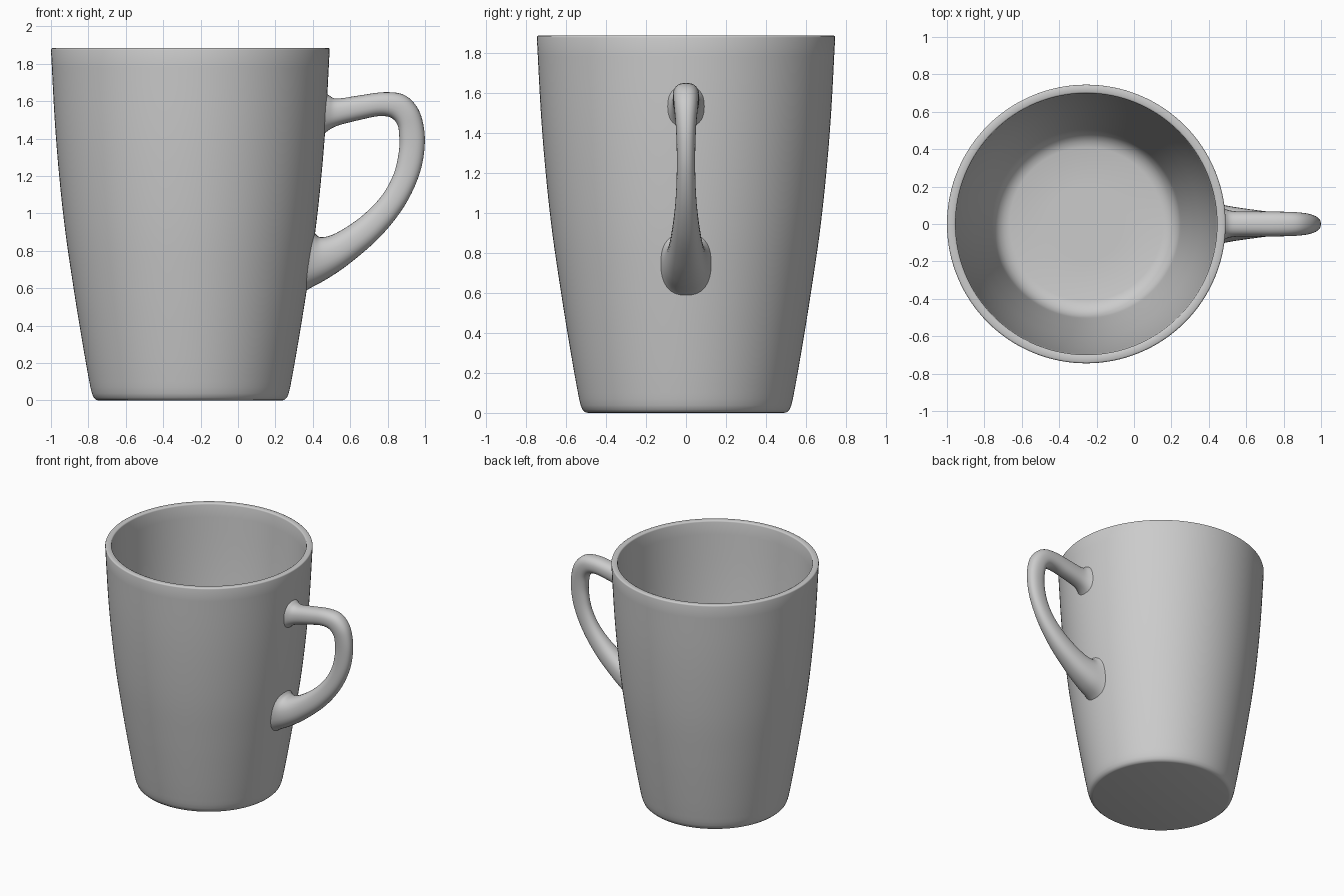
import bpy, bmesh, math
from mathutils import Vector

if "Cube" in bpy.data.objects:
    bpy.data.objects.remove(bpy.data.objects["Cube"])

CX = -0.255  # axis of the cup


def spline(points, steps):
    """Catmull-Rom interpolation through tuples of any length."""
    pts = [Vector(p) for p in points]
    pts = [pts[0] * 2 - pts[1]] + pts + [pts[-1] * 2 - pts[-2]]
    out = []
    for a, b, c, d in zip(pts, pts[1:], pts[2:], pts[3:]):
        for i in range(steps):
            t = i / steps
            out.append(0.5 * (2 * b + (c - a) * t + (2 * a - 5 * b + 4 * c - d) * t * t
                              + (3 * b - a - 3 * c + d) * t ** 3))
    return out + [pts[-2]]


def loft(name, rings, angle):
    """Skin closed rings in order and cap both ends."""
    bm = bmesh.new()
    rows = [[bm.verts.new(p) for p in ring] for ring in rings]
    n = len(rows[0])
    for a, b in zip(rows, rows[1:]):
        for i in range(n):
            j = (i + 1) % n
            bm.faces.new((a[i], a[j], b[j], b[i]))
    bm.faces.new(rows[0][::-1])
    bm.faces.new(rows[-1])
    bmesh.ops.recalc_face_normals(bm, faces=bm.faces)
    mesh = bpy.data.meshes.new(name)
    bm.to_mesh(mesh)
    bm.free()
    ob = bpy.data.objects.new(name, mesh)
    bpy.context.collection.objects.link(ob)
    bpy.ops.object.select_all(action='DESELECT')
    ob.select_set(True)
    bpy.context.view_layer.objects.active = ob
    bpy.ops.object.shade_smooth_by_angle(angle=math.radians(angle))
    return ob


# Cup: outer wall, rounded rim, inner wall and rounded floor (radius, z)
outer = [(0.534, 0.07), (0.558, 0.2), (0.592, 0.4), (0.624, 0.6), (0.668, 0.9),
         (0.701, 1.2), (0.725, 1.5), (0.745, 1.875)]
inner = [(0.699, 1.875), (0.679, 1.5), (0.655, 1.2), (0.621, 0.9), (0.577, 0.6),
         (0.544, 0.4), (0.509, 0.2), (0.499, 0.15)]
foot = [(0.49, 0), (0.503, 0.003), (0.517, 0.016), (0.526, 0.038)]
rim = [(0.743, 1.882), (0.737, 1.885), (0.707, 1.885), (0.701, 1.882)]
floor = [(0.488, 0.12), (0.468, 0.092), (0.44, 0.073), (0.41, 0.065), (0.2, 0.065), (0.01, 0.065)]
profile = foot + [tuple(p) for p in spline(outer, 4)] + rim \
    + [tuple(p) for p in spline(inner, 4)] + floor
SEG = 128
loft("cup", [[(CX + r * math.cos(2 * math.pi * i / SEG), r * math.sin(2 * math.pi * i / SEG), z)
              for i in range(SEG)] for r, z in profile], 50)

# Handle: stations of outer edge (x, z), inner edge (x, z), half width
stations = [
    (0.452, 1.655, 0.438, 1.39, 0.105),
    (0.485, 1.632, 0.472, 1.435, 0.085),
    (0.53, 1.614, 0.535, 1.470, 0.069),
    (0.65, 1.631, 0.66, 1.502, 0.066),
    (0.78, 1.648, 0.75, 1.520, 0.066),
    (0.885, 1.635, 0.815, 1.513, 0.064),
    (0.955, 1.572, 0.852, 1.475, 0.059),
    (0.99, 1.48, 0.862, 1.415, 0.052),
    (0.998, 1.36, 0.860, 1.33, 0.047),
    (0.97, 1.21, 0.832, 1.21, 0.046),
    (0.89, 1.04, 0.765, 1.09, 0.052),
    (0.76, 0.875, 0.655, 0.98, 0.067),
    (0.60, 0.735, 0.525, 0.895, 0.087),
    (0.48, 0.652, 0.445, 0.873, 0.105),
    (0.385, 0.60, 0.412, 0.895, 0.120),
    (0.345, 0.57, 0.39, 0.94, 0.130),
]
rings = []
for xo, zo, xi, zi, w in spline(stations, 5):
    o, i_ = Vector((xo, 0, zo)), Vector((xi, 0, zi))
    mid, half = (o + i_) / 2, (o - i_) / 2
    ring = []
    for k in range(32):
        c, s = math.cos(math.tau * k / 32), math.sin(math.tau * k / 32)
        # slightly squared oval section
        c = math.copysign(abs(c) ** 0.85, c)
        s = math.copysign(abs(s) ** 0.85, s)
        ring.append(mid + half * c + Vector((0, w * s, 0)))
    rings.append(ring)
loft("handle", rings, 60)
